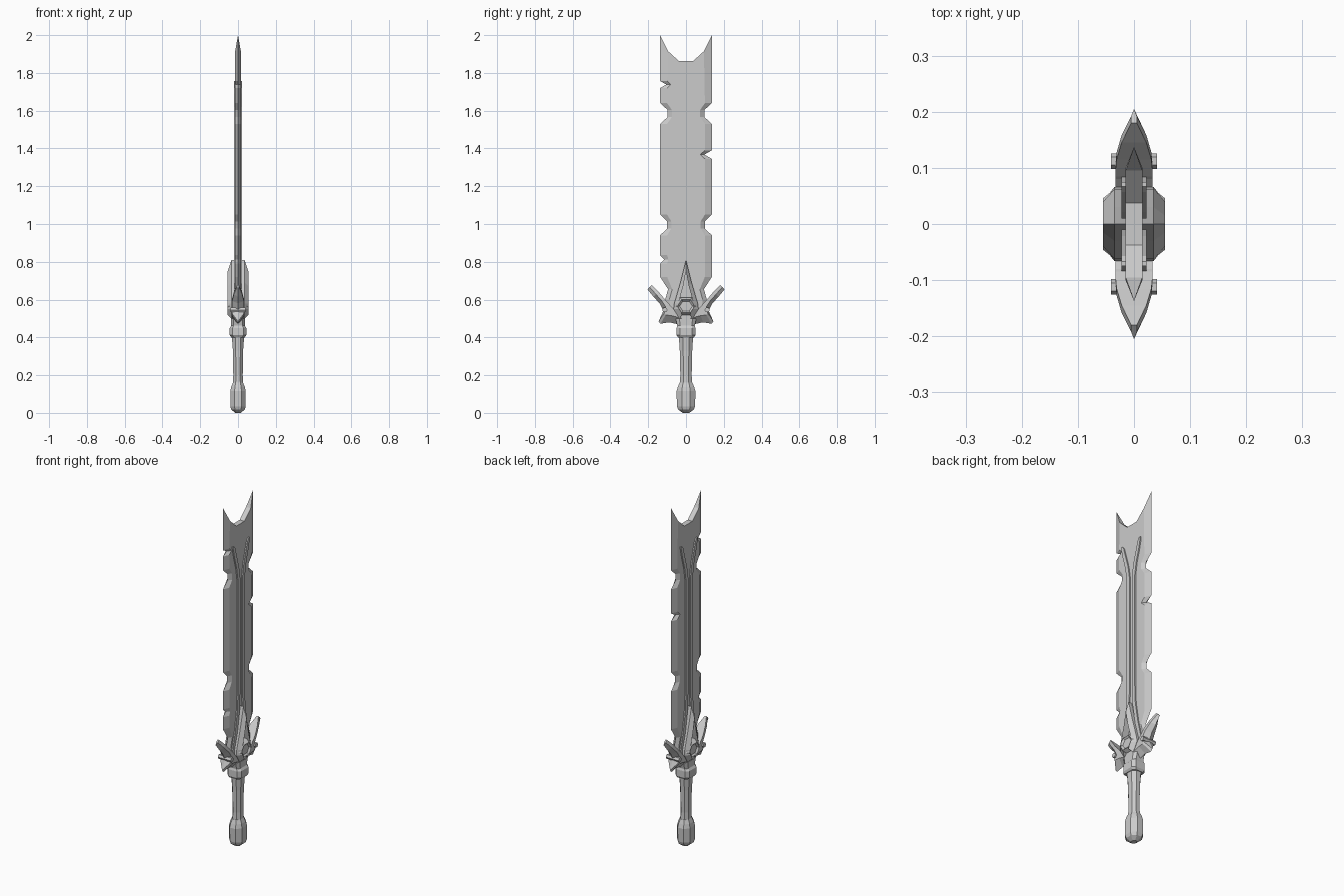
import bpy, bmesh, math

cube = bpy.data.objects.get("Cube")
if cube:
    bpy.data.objects.remove(cube, do_unlink=True)

steel = bpy.data.materials.new("grey_steel")
steel.use_nodes = True
GREY = (0.6, 0.6, 0.6, 1)
steel.diffuse_color = GREY
steel.node_tree.nodes["Principled BSDF"].inputs["Base Color"].default_value = GREY


def loft(name, sections):
    """Skin a row of equal-length, symmetric loops and close both ends."""
    bm = bmesh.new()
    rows = [[bm.verts.new(p) for p in s] for s in sections]
    n = len(rows[0])
    for a, b in zip(rows, rows[1:]):
        for i in range(n):
            j = (i + 1) % n
            bm.faces.new((a[i], a[j], b[j], b[i]))
    for row in (rows[0], rows[-1]):
        for i in range((n - 1) // 2):
            face = [row[i], row[i + 1], row[n - 2 - i], row[n - 1 - i]]
            bm.faces.new(list(dict.fromkeys(face)))
    bmesh.ops.remove_doubles(bm, verts=bm.verts, dist=0.0001)
    bmesh.ops.recalc_face_normals(bm, faces=bm.faces)
    mesh = bpy.data.meshes.new(name)
    bm.to_mesh(mesh)
    bm.free()
    mesh.materials.append(steel)
    obj = bpy.data.objects.new(name, mesh)
    bpy.context.collection.objects.link(obj)
    return obj


def octagon(rx, ry, z, cut=0.45):
    """Chamfered rectangle around the handle axis."""
    quarter = [(rx, ry * cut), (rx * cut, ry)]
    half = quarter + [(-x, y) for x, y in reversed(quarter)]
    return [(x, y, z) for x, y in half + [(-x, -y) for x, y in half]]


# Blade halves: sharp edge, bevel shoulder, flat centre
T = 0.015
EDGE = 0.137


def blade_row(side, z, edge):
    shoulder = min(0.1, edge - 0.022)
    flat = [(T, 0), (T, 0.037), (T, shoulder)]
    loop = flat + [(0, edge)] + [(-x, y) for x, y in reversed(flat)]
    return [(x, y * side, z) for x, y in loop]


def blade_tip(side):
    flat = [(T, 0, 1.862), (T, 0.037, 1.862), (T, 0.095, 1.915)]
    loop = flat + [(0, EDGE, 2.0)] + [(-x, y, z) for x, y, z in reversed(flat)]
    return [(x, y * side, z) for x, y, z in loop]


def notch(low, high, depth):
    step = (high - low) * 0.33
    return [(low, EDGE), (low + step, EDGE - depth),
            (high - step, EDGE - depth), (high, EDGE)]


def chip(low, high, depth):
    return [(low, EDGE), ((low + high) / 2, EDGE - depth), (high, EDGE)]


base = [(0.5, 0.1), (0.6, 0.11), (0.655, 0.095), (0.72, EDGE)]
big_notches = notch(0.94, 1.05, 0.037), notch(1.53, 1.64, 0.04)
left_rows = base + big_notches[0] + chip(1.345, 1.39, 0.04) + big_notches[1]
right_rows = (base + chip(0.79, 0.835, 0.022) + big_notches[0]
              + big_notches[1] + chip(1.72, 1.757, 0.033))
for label, side, rows in (("back", 1, left_rows), ("front", -1, right_rows)):
    loft("blade_" + label, [blade_row(side, z, e) for z, e in rows] + [blade_tip(side)])

# Raised ribs that run up the blade and fork outward: y, z, half width
rib = [(0.075, 0.56, 0.011), (0.045, 0.68, 0.011), (0.025, 0.8, 0.011),
       (0.021, 0.9, 0.011), (0.021, 1.55, 0.011), (0.032, 1.62, 0.011),
       (0.052, 1.69, 0.011), (0.066, 1.745, 0.009), (0.071, 1.757, 0.004)]

# Guard wings: inner y, z, outer y, z, half thickness
wing = [(0.0, 0.53, 0.0, 0.46, 0.033), (0.065, 0.55, 0.09, 0.48, 0.033),
        (0.08, 0.565, 0.135, 0.472, 0.033), (0.085, 0.572, 0.145, 0.485, 0.033),
        (0.095, 0.583, 0.12, 0.54, 0.033), (0.115, 0.605, 0.14, 0.58, 0.031),
        (0.145, 0.64, 0.172, 0.615, 0.022), (0.18, 0.677, 0.205, 0.655, 0.005)]

# Pointed frame around the gem: outer y, z, inner y, z
frame = [(0.0, 0.81, 0.0, 0.75), (0.03, 0.69, 0.015, 0.67),
         (0.062, 0.58, 0.04, 0.58), (0.066, 0.55, 0.04, 0.55),
         (0.035, 0.5, 0.02, 0.52)]


def wing_section(side, iy, iz, oy, oz, h):
    my, mz = (iy + oy) / 2, (iz + oz) / 2
    loop = [(h, iy, iz), (h, my, mz), (0, oy, oz), (-h, my, mz), (-h, iy, iz)]
    return [(x, y * side, z) for x, y, z in loop]


for label, side in (("back", 1), ("front", -1)):
    loft("rib_" + label, [[(x, (y + d * w) * side, z) for x, d in
                           ((0.022, -1), (0.022, 1), (-0.022, 1), (-0.022, -1))]
                          for y, z, w in rib])
    loft("guard_wing_" + label, [wing_section(side, *s) for s in wing])
    loft("gem_frame_" + label, [[(0.055, iy * side, iz), (0.035, oy * side, oz),
                                 (-0.035, oy * side, oz), (-0.055, iy * side, iz)]
                                for oy, oz, iy, iz in frame])
    # Rivet through each wing
    loft("rivet_" + label, [[(x, side * 0.112 + 0.014 * math.cos(a), 0.545 + 0.014 * math.sin(a))
                             for a in [math.radians(60 * k) for k in range(6)]]
                            for x in (-0.041, 0.041)])

# Hexagonal gem with a raised, sloping rim on both faces
gem = [(0.046, 0.034), (0.055, 0.046), (0.035, 0.062)]
gem_profile = [(-x, r) for x, r in gem] + list(reversed(gem))
loft("gem", [[(x, r * math.cos(a), 0.565 + 0.87 * r * math.sin(a))
              for a in [math.radians(60 * k) for k in range(6)]]
             for x, r in gem_profile])

# Collar, grip and pommel: half x, half y, height
loft("collar", [octagon(*s, cut=0.65) for s in
                ((0.036, 0.042, 0.4), (0.044, 0.05, 0.412), (0.044, 0.05, 0.45),
                 (0.036, 0.046, 0.462), (0.036, 0.055, 0.5))])
loft("grip", [octagon(*s) for s in
              ((0.028, 0.034, 0.13), (0.025, 0.03, 0.2),
               (0.027, 0.033, 0.33), (0.033, 0.038, 0.41))])
loft("pommel", [octagon(*s) for s in
                ((0.014, 0.017, 0.0), (0.036, 0.042, 0.018), (0.041, 0.048, 0.035),
                 (0.041, 0.05, 0.115), (0.036, 0.043, 0.138), (0.027, 0.034, 0.16))])
